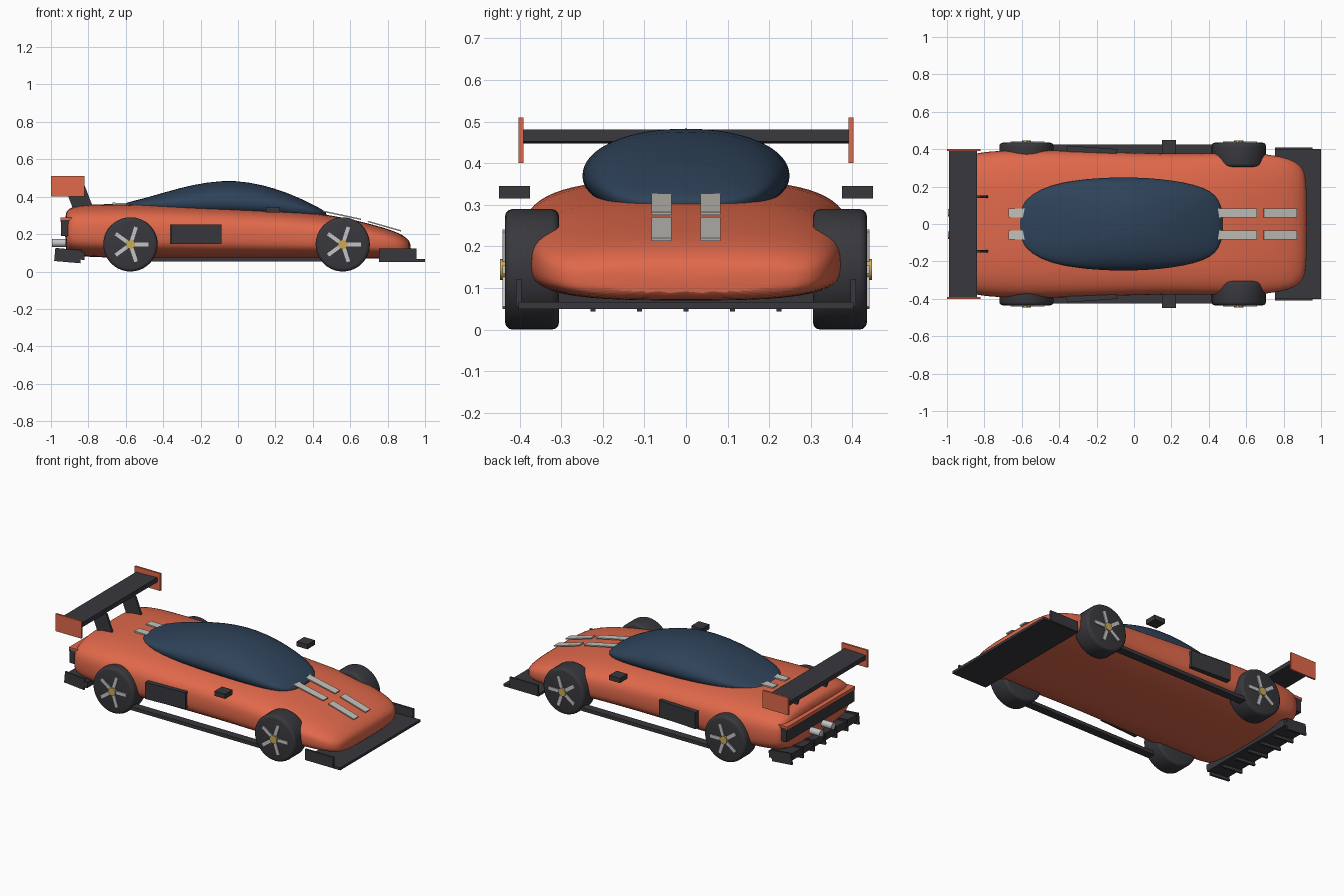
import bpy, bmesh, math
from mathutils import Matrix

if "Cube" in bpy.data.objects:
    bpy.data.objects.remove(bpy.data.objects["Cube"], do_unlink=True)


def material(name, rgb):
    m = bpy.data.materials.new(name)
    m.use_nodes = True
    m.diffuse_color = (*rgb, 1)
    m.node_tree.nodes["Principled BSDF"].inputs["Base Color"].default_value = (*rgb, 1)
    return m


orange = material("orange paint", (0.75, 0.14, 0.07))
glass = material("blue tinted glass", (0.028, 0.055, 0.10))
dark = material("dark carbon", (0.04, 0.04, 0.047))
stripe_grey = material("stripe grey", (0.55, 0.54, 0.50))
silver = material("silver metal", (0.55, 0.55, 0.57))
gold = material("gold hub", (0.58, 0.40, 0.10))


def finish(name, bm, mat, smooth=False):
    bmesh.ops.recalc_face_normals(bm, faces=bm.faces)
    mesh = bpy.data.meshes.new(name)
    bm.to_mesh(mesh)
    bm.free()
    mesh.materials.append(mat)
    ob = bpy.data.objects.new(name, mesh)
    bpy.context.collection.objects.link(ob)
    if smooth:
        bpy.ops.object.select_all(action="DESELECT")
        ob.select_set(True)
        bpy.context.view_layer.objects.active = ob
        bpy.ops.object.shade_smooth_by_angle(angle=math.radians(40))
    return ob


def box(name, lo, hi, mat, pitch=0, yaw=0):
    """Box between two corners, turned about its own centre (degrees)."""
    bm = bmesh.new()
    bmesh.ops.create_cube(bm, size=1)
    size = [b - a for a, b in zip(lo, hi)]
    mid = [(a + b) / 2 for a, b in zip(lo, hi)]
    turn = Matrix.Rotation(math.radians(yaw), 4, "Z") @ Matrix.Rotation(math.radians(pitch), 4, "Y")
    bm.transform(Matrix.Translation(mid) @ turn @ Matrix.Diagonal((*size, 1)))
    return finish(name, bm, mat)


def side_box(name, s, lo, hi, mat, **turn):
    """Box given for the +y side, placed on side s."""
    y = sorted((s * lo[1], s * hi[1]))
    return box(name, (lo[0], y[0], lo[2]), (hi[0], y[1], hi[2]), mat, **turn)


def cylinder(name, centre, radius, depth, mat, axis, bevel=0):
    bm = bmesh.new()
    bmesh.ops.create_cone(bm, cap_ends=True, segments=40, radius1=radius, radius2=radius, depth=depth)
    if bevel:
        rims = [e for e in bm.edges if abs(e.verts[0].co.z - e.verts[1].co.z) < 1e-5]
        bmesh.ops.bevel(bm, geom=rims, offset=bevel, segments=3, profile=0.5, affect="EDGES")
    bm.transform(Matrix.Translation(centre) @ Matrix.Rotation(math.pi / 2, 4, axis))
    return finish(name, bm, mat, True)


def loft(name, stations, power, mat, count=32):
    """Skin rounded sections: (x, half width, bottom, widest height, top)."""
    bm = bmesh.new()
    rings = []
    for x, width, low, mid, top in stations:
        ring = []
        for i in range(count):
            a = math.tau * (i + 0.5) / count
            c, s = math.cos(a), math.sin(a)
            y = math.copysign(abs(c) ** (2 / power), c) * width
            z = abs(s) ** (2 / power) * ((top - mid) if s > 0 else (low - mid))
            ring.append(bm.verts.new((x, y, mid + z)))
        rings.append(ring)
    for a, b in zip(rings, rings[1:]):
        for i in range(count):
            j = (i + 1) % count
            bm.faces.new((a[i], a[j], b[j], b[i]))
    bm.faces.new(rings[0])
    bm.faces.new(rings[-1])
    ob = finish(name, bm, mat, True)
    sub = ob.modifiers.new("Smooth", "SUBSURF")
    sub.levels = sub.render_levels = 1
    return ob


# Body shell and canopy
loft("body", [
    (-0.925, 0.32, 0.12, 0.21, 0.31), (-0.91, 0.355, 0.10, 0.21, 0.335),
    (-0.86, 0.38, 0.08, 0.21, 0.355), (-0.72, 0.395, 0.075, 0.20, 0.362),
    (-0.5, 0.398, 0.07, 0.20, 0.36), (-0.2, 0.388, 0.07, 0.20, 0.348),
    (0.1, 0.378, 0.07, 0.19, 0.335), (0.35, 0.378, 0.07, 0.18, 0.318),
    (0.5, 0.382, 0.07, 0.17, 0.302), (0.65, 0.38, 0.07, 0.16, 0.27),
    (0.78, 0.365, 0.07, 0.15, 0.235), (0.86, 0.34, 0.07, 0.14, 0.207),
    (0.905, 0.30, 0.075, 0.125, 0.178), (0.925, 0.24, 0.085, 0.12, 0.15),
], 3.2, orange)
loft("canopy", [
    (-0.615, 0.06, 0.33, 0.352, 0.36), (-0.59, 0.125, 0.31, 0.355, 0.37),
    (-0.5, 0.19, 0.28, 0.36, 0.392), (-0.38, 0.224, 0.27, 0.365, 0.427),
    (-0.24, 0.245, 0.27, 0.37, 0.466), (-0.08, 0.252, 0.27, 0.37, 0.489),
    (0.06, 0.249, 0.27, 0.365, 0.48), (0.2, 0.236, 0.26, 0.355, 0.445),
    (0.32, 0.212, 0.25, 0.34, 0.398), (0.41, 0.178, 0.25, 0.32, 0.354),
    (0.455, 0.13, 0.26, 0.31, 0.328), (0.475, 0.06, 0.28, 0.30, 0.312),
], 2.1, glass)

# Wheels with five spokes and a gold hub
for end, x in (("rear", -0.575), ("front", 0.56)):
    for side, s in (("left", 1), ("right", -1)):
        tag = f"{end}_{side}"
        cylinder(f"tire_{tag}", (x, s * 0.37, 0.145), 0.145, 0.13, dark, "X", 0.018)
        cylinder(f"hub_{tag}", (x, s * 0.435, 0.145), 0.025, 0.025, gold, "X")
        bm = bmesh.new()
        for k in range(5):
            new = bmesh.ops.create_cube(bm, size=1)["verts"]
            shape = Matrix.Translation((0.06, 0, 0)) @ Matrix.Diagonal((0.075, 0.009, 0.02, 1))
            place = Matrix.Translation((x, s * 0.436, 0.145)) @ Matrix.Rotation(math.tau * k / 5, 4, "Y")
            bmesh.ops.transform(bm, matrix=place @ shape, verts=new)
        finish(f"spokes_{tag}", bm, silver)

# Parts repeated on both sides
for side, s in (("left", 1), ("right", -1)):
    side_box(f"side_skirt_{side}", s, (-0.48, 0.375, 0.053), (0.48, 0.425, 0.075), dark)
    side_box(f"side_intake_{side}", s, (-0.36, 0.375, 0.147), (-0.09, 0.41, 0.252), dark, yaw=-4 * s)
    side_box(f"mirror_{side}", s, (0.15, 0.375, 0.315), (0.225, 0.45, 0.345), dark)
    side_box(f"splitter_fence_{side}", s, (0.755, 0.395, 0.055), (0.955, 0.408, 0.122), dark)
    side_box(f"wing_end_plate_{side}", s, (-1, 0.39, 0.4), (-0.82, 0.402, 0.51), orange)
    side_box(f"hood_stripe_rear_{side}", s, (0.445, 0.035, 0.298), (0.66, 0.083, 0.305), stripe_grey, pitch=12)
    side_box(f"hood_stripe_front_{side}", s, (0.69, 0.035, 0.239), (0.875, 0.083, 0.246), stripe_grey, pitch=16)
    side_box(f"tail_stripe_{side}", s, (-0.67, 0.035, 0.358), (-0.57, 0.083, 0.367), stripe_grey, pitch=1)
    cylinder(f"exhaust_{side}", (-0.94, s * 0.06, 0.153), 0.021, 0.11, silver, "Y")
    # Wing strut leaning backwards
    strut = side_box(f"wing_strut_{side}", s, (-0.9, 0.138, 0.33), (-0.79, 0.152, 0.46), dark)
    for v in strut.data.vertices:
        v.co.x += 0.02 if v.co.z < 0.4 else -0.03

# Front splitter and rear wing
box("front_splitter", (0.755, -0.402, 0.05), (1, 0.402, 0.066), dark)
box("rear_wing", (-0.99, -0.392, 0.45), (-0.84, 0.392, 0.478), dark, pitch=-2)

# Tail panel with light strip
box("tail_panel", (-0.945, -0.34, 0.19), (-0.88, 0.34, 0.275), dark)
box("tail_light_strip", (-0.95, -0.34, 0.265), (-0.88, 0.34, 0.288), orange)

# Diffuser with upright fins
box("diffuser", (-0.97, -0.34, 0.068), (-0.82, 0.34, 0.11), dark, pitch=5)
for i in range(-3, 4):
    y = i * 0.112
    box(f"diffuser_fin_{i + 4}", (-0.98, y - 0.006, 0.05), (-0.84, y + 0.006, 0.12), dark, pitch=5)
